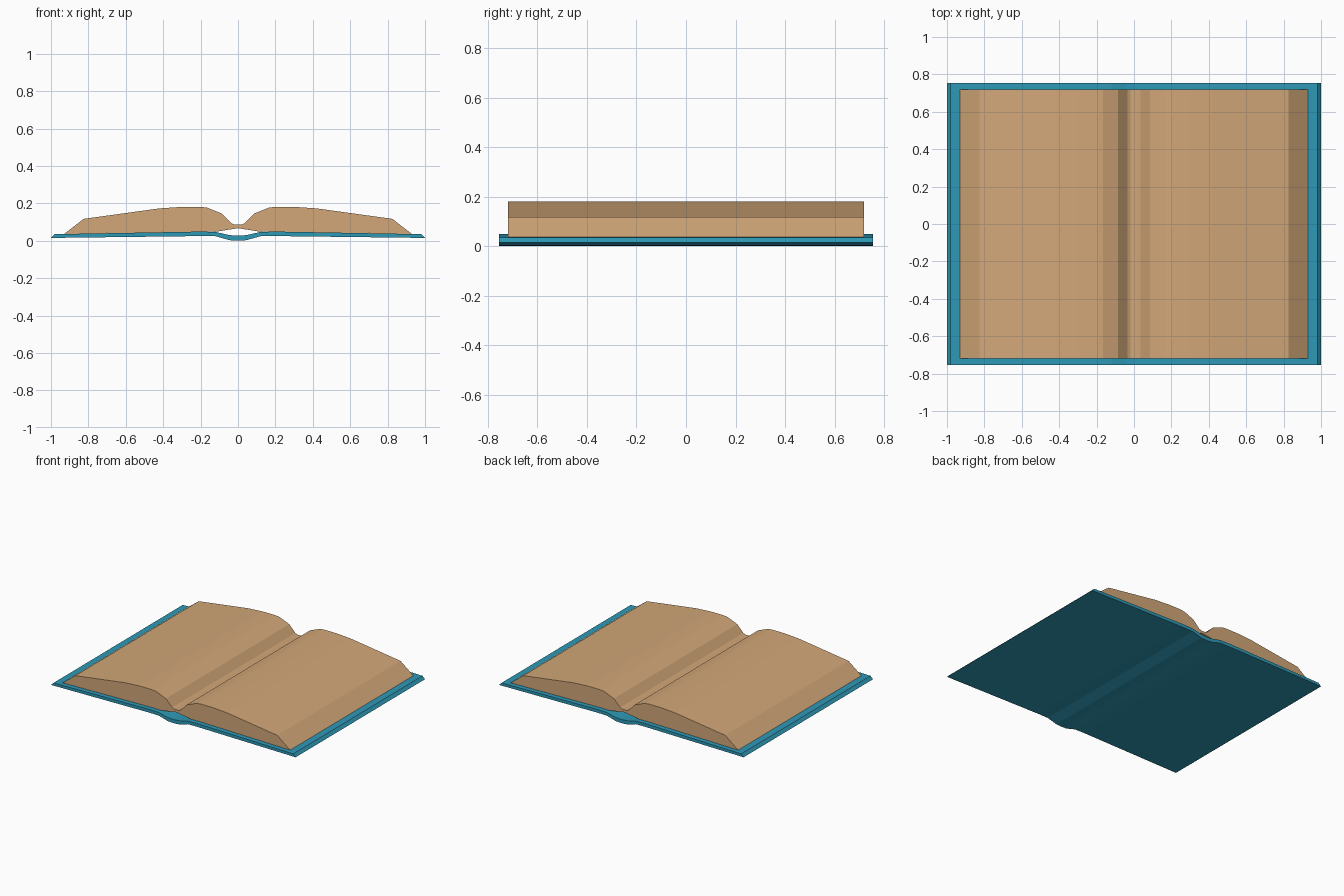
import bpy
import bmesh

cube = bpy.data.objects.get("Cube")
if cube:
    bpy.data.objects.remove(cube, do_unlink=True)


def material(name, color):
    mat = bpy.data.materials.new(name)
    mat.use_nodes = True
    mat.diffuse_color = color
    mat.node_tree.nodes["Principled BSDF"].inputs["Base Color"].default_value = color
    return mat


def mirrored(half):
    """Full left-to-right line from points running outward from the centre."""
    return [(-x, z) for x, z in reversed(half) if x > 0] + half


def extrude_sheet(name, top_half, bottom_half, half_depth, mat):
    """Solid between two mirrored lines, extruded along y."""
    outline = mirrored(bottom_half) + mirrored(top_half)[::-1]
    bm = bmesh.new()
    face = bm.faces.new([bm.verts.new((x, -half_depth, z)) for x, z in outline])
    result = bmesh.ops.extrude_face_region(bm, geom=[face])
    moved = [v for v in result["geom"] if isinstance(v, bmesh.types.BMVert)]
    bmesh.ops.translate(bm, verts=moved, vec=(0, 2 * half_depth, 0))
    bmesh.ops.remove_doubles(bm, verts=bm.verts, dist=0.0001)
    bmesh.ops.recalc_face_normals(bm, faces=bm.faces)
    mesh = bpy.data.meshes.new(name)
    bm.to_mesh(mesh)
    bm.free()
    mesh.materials.append(mat)
    obj = bpy.data.objects.new(name, mesh)
    bpy.context.collection.objects.link(obj)
    return obj


teal = material("cover_teal", (0.027, 0.32, 0.47, 1))
tan = material("page_tan", (0.65, 0.39, 0.19, 1))

# Cover: two flat boards with a dipped spine and slanted outer edges
extrude_sheet(
    "cover",
    [(0, 0.027), (0.045, 0.03), (0.12, 0.047), (0.2, 0.049), (0.98, 0.035)],
    [(0, 0), (0.045, 0.003), (0.12, 0.024), (0.2, 0.025), (1, 0.015)],
    0.755, teal)

# Pages: two curved stacks meeting in a central valley
extrude_sheet(
    "pages",
    [(0.02, 0.086), (0.035, 0.093), (0.085, 0.145), (0.165, 0.177), (0.2, 0.181),
     (0.3, 0.181), (0.42, 0.173), (0.825, 0.117)],
    [(0, 0.067), (0.045, 0.06), (0.12, 0.048), (0.2, 0.049), (0.93, 0.036)],
    0.72, tan)
